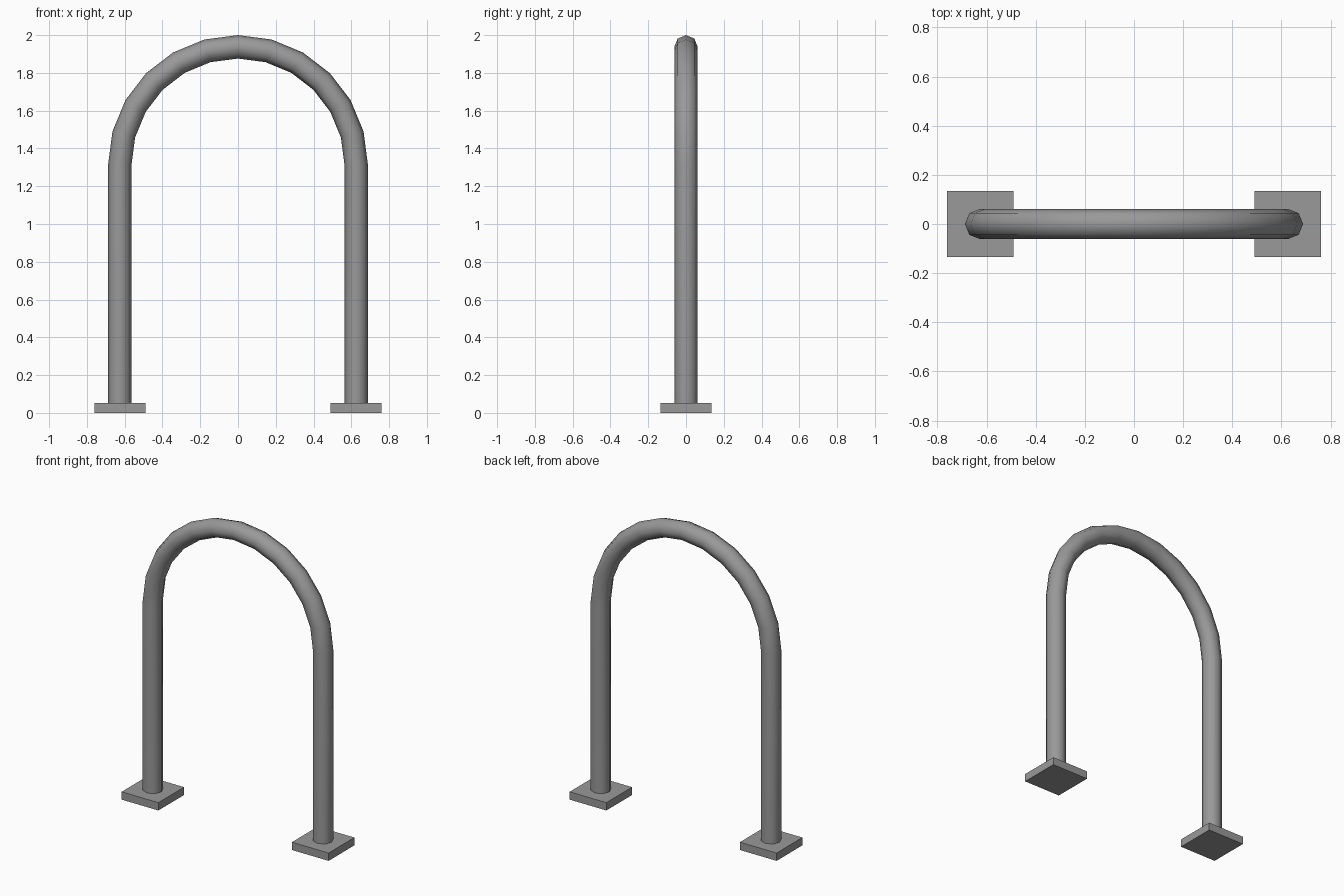
import bpy, bmesh
from math import sin, cos, pi, radians
from mathutils import Vector

if "Cube" in bpy.data.objects:
    bpy.data.objects.remove(bpy.data.objects["Cube"])

R = 0.626       # arch centreline radius
r = 0.062       # tube radius
ZC = 1.312      # height where the legs meet the arch
PLATE = 0.27    # base plate width
PLATE_H = 0.052
SIDES, STEPS = 8, 12

dark_metal = bpy.data.materials.new("dark_metal")
dark_metal.diffuse_color = (0.32, 0.32, 0.32, 1)
dark_metal.use_nodes = True
dark_metal.node_tree.nodes["Principled BSDF"].inputs["Base Color"].default_value = dark_metal.diffuse_color

# Tube: octagonal section swept up one leg, over the arch and down the other
stations = [(0.0, PLATE_H - 0.01)]
stations += [(pi * i / STEPS, ZC) for i in range(STEPS + 1)]
stations += [(pi, PLATE_H - 0.01)]

bm = bmesh.new()
rings = []
for a, z in stations:
    radial = Vector((cos(a), 0, sin(a)))
    ring = []
    for k in range(SIDES):
        t = 2 * pi * k / SIDES
        ring.append(bm.verts.new(radial * (R + r * cos(t)) + Vector((0, r * sin(t), z))))
    rings.append(ring)
for lo, hi in zip(rings, rings[1:]):
    for k in range(SIDES):
        n = (k + 1) % SIDES
        bm.faces.new((lo[k], lo[n], hi[n], hi[k]))
bm.faces.new(rings[0])
bm.faces.new(rings[-1])
bmesh.ops.recalc_face_normals(bm, faces=bm.faces)
mesh = bpy.data.meshes.new("arch_tube")
bm.to_mesh(mesh)
bm.free()
mesh.materials.append(dark_metal)
tube = bpy.data.objects.new("arch_tube", mesh)
bpy.context.collection.objects.link(tube)
bpy.context.view_layer.objects.active = tube
tube.select_set(True)
bpy.ops.object.shade_smooth_by_angle(angle=radians(50))

# Square base plates
for side, name in ((-1, "left_base_plate"), (1, "right_base_plate")):
    bpy.ops.mesh.primitive_cube_add(size=1, location=(side * R, 0, PLATE_H / 2))
    plate = bpy.context.object
    plate.name = name
    plate.scale = (PLATE, PLATE, PLATE_H)
    bpy.ops.object.transform_apply(location=False, rotation=False, scale=True)
    plate.data.materials.append(dark_metal)
